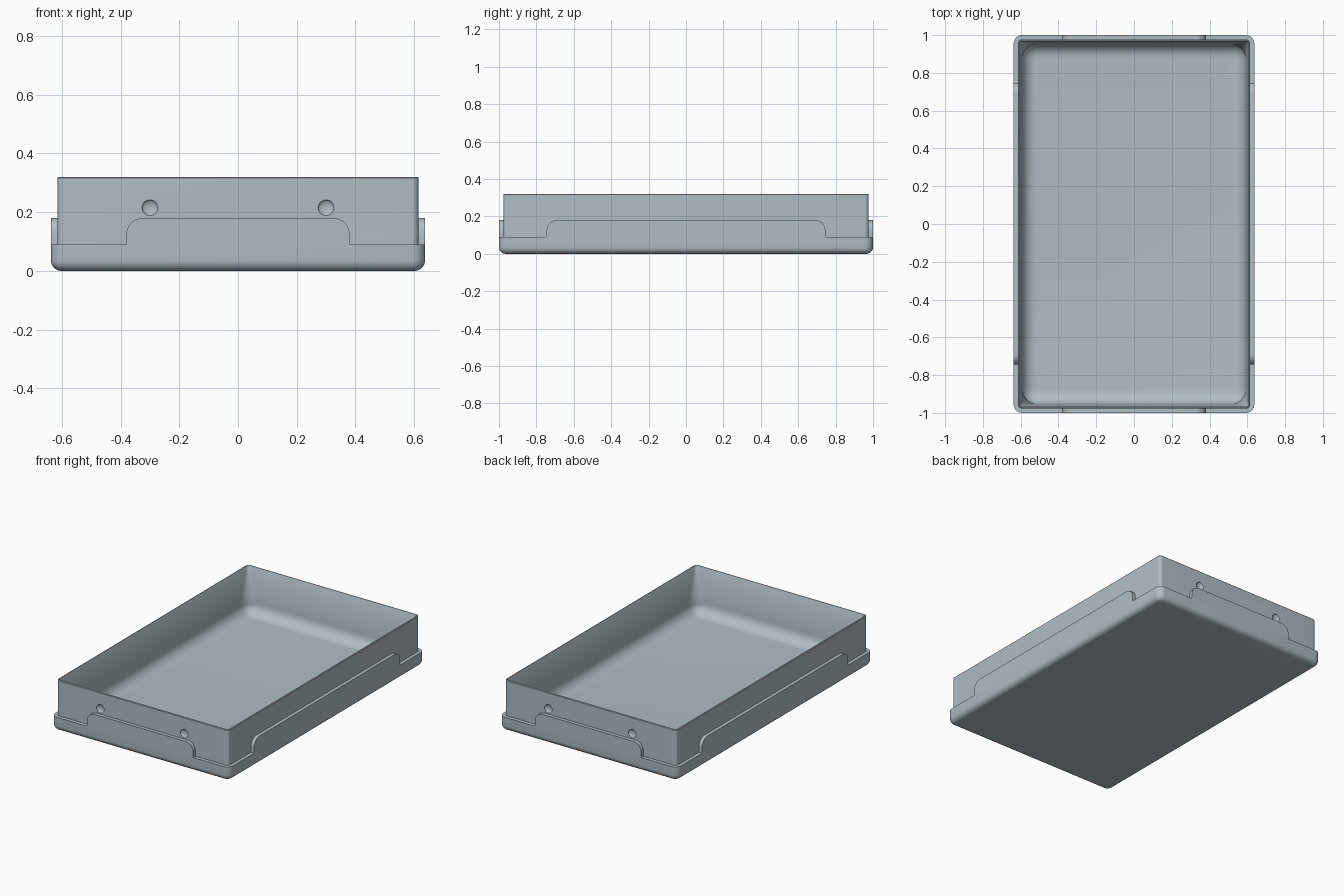
import bpy, bmesh, math
from mathutils import Matrix

if "Cube" in bpy.data.objects:
    bpy.data.objects.remove(bpy.data.objects["Cube"])

mat = bpy.data.materials.new("blue grey plastic")
mat.diffuse_color = (0.434, 0.515, 0.558, 1)
mat.use_nodes = True
mat.node_tree.nodes["Principled BSDF"].inputs["Base Color"].default_value = mat.diffuse_color

CORNER_STEPS = 8


def finish(name, bm):
    bmesh.ops.recalc_face_normals(bm, faces=bm.faces)
    mesh = bpy.data.meshes.new(name)
    bm.to_mesh(mesh)
    bm.free()
    ob = bpy.data.objects.new(name, mesh)
    bpy.context.collection.objects.link(ob)
    mesh.materials.append(mat)
    return ob


def smooth(ob):
    bpy.ops.object.select_all(action='DESELECT')
    ob.select_set(True)
    bpy.context.view_layer.objects.active = ob
    bpy.ops.object.shade_smooth_by_angle(angle=math.radians(35))


def rounded_ring(bm, hx, hy, r, z):
    """Rounded rectangle of vertices at height z."""
    ring = []
    for k, (sx, sy) in enumerate(((1, 1), (-1, 1), (-1, -1), (1, -1))):
        for i in range(CORNER_STEPS + 1):
            a = math.pi / 2 * (k + i / CORNER_STEPS)
            ring.append(bm.verts.new((sx * (hx - r) + r * math.cos(a),
                                      sy * (hy - r) + r * math.sin(a), z)))
    return ring


# Tray: one closed skin, from the underside up over the rim and down inside
BX, BY = 0.637, 1.0        # base half size
WX, WY = 0.615, 0.977      # wall half size
LEDGE, TOP, FLOOR = 0.09, 0.32, 0.025
rings = []
f = 0.035                  # bottom fillet
for i in range(7):
    a = math.pi / 2 * i / 6
    d = f * (1 - math.sin(a))
    rings.append((BX - d, BY - d, 0.045 - d, f * (1 - math.cos(a))))
rings += [(BX, BY, 0.045, LEDGE), (WX, WY, 0.022, LEDGE), (WX, WY, 0.022, TOP - 0.004),
          (WX - 0.004, WY - 0.004, 0.018, TOP), (WX - 0.008, WY - 0.008, 0.014, TOP),
          (WX - 0.010, WY - 0.010, 0.012, TOP - 0.003)]
r = 0.075                  # inner floor fillet, below drafted walls
for i in range(9):
    a = math.pi / 2 * i / 8
    d = 0.022 + r * (1 - math.cos(a))
    rings.append((WX - d, WY - d, 0.085 - 0.06 * i / 8, FLOOR + r * (1 - math.sin(a))))
bm = bmesh.new()
loops = [rounded_ring(bm, *p) for p in rings]
n = len(loops[0])
for lo, hi in zip(loops, loops[1:]):
    for i in range(n):
        j = (i + 1) % n
        bm.faces.new((lo[i], lo[j], hi[j], hi[i]))
bm.faces.new(loops[0])
bm.faces.new(loops[-1])
tray = finish("tray", bm)

# Round dimples in the front and back walls
bm = bmesh.new()
for sx in (-1, 1):
    for sy in (-1, 1):
        bmesh.ops.create_uvsphere(
            bm, u_segments=32, v_segments=16, radius=0.027,
            matrix=Matrix.Translation((sx * 0.3, sy * (WY + 0.0003), 0.215))
            @ Matrix.Diagonal((1, 0.5, 1, 1)))
cutter = finish("dimple_cutter", bm)
cutter.hide_render = True
cutter.hide_viewport = True
mod = tray.modifiers.new("dimples", 'BOOLEAN')
mod.operation = 'DIFFERENCE'
mod.solver = 'EXACT'
mod.object = cutter
smooth(tray)


# Raised side panels with rounded upper corners, standing on the ledge
def panel(name, half, inner, outer, angle):
    top, rad = 0.18, 0.055
    outline = [(half, LEDGE)]
    for k in (0, 1):
        for i in range(CORNER_STEPS + 1):
            a = math.pi / 2 * (k + i / CORNER_STEPS)
            outline.append(((1, -1)[k] * (half - rad) + rad * math.cos(a),
                            top - rad + rad * math.sin(a)))
    outline.append((-half, LEDGE))
    bm = bmesh.new()
    front = [bm.verts.new((x, -outer, z)) for x, z in outline]
    back = [bm.verts.new((x, -inner, z)) for x, z in outline]
    bm.faces.new(front)
    bm.faces.new(back)
    for i in range(len(front)):
        j = (i + 1) % len(front)
        bm.faces.new((front[i], front[j], back[j], back[i]))
    bm.transform(Matrix.Rotation(angle, 4, 'Z'))
    smooth(finish(name, bm))


panel("front_panel", 0.38, WY - 0.004, BY, 0)
panel("right_panel", 0.745, WX - 0.004, BX, math.pi / 2)
panel("back_panel", 0.38, WY - 0.004, BY, math.pi)
panel("left_panel", 0.745, WX - 0.004, BX, -math.pi / 2)
